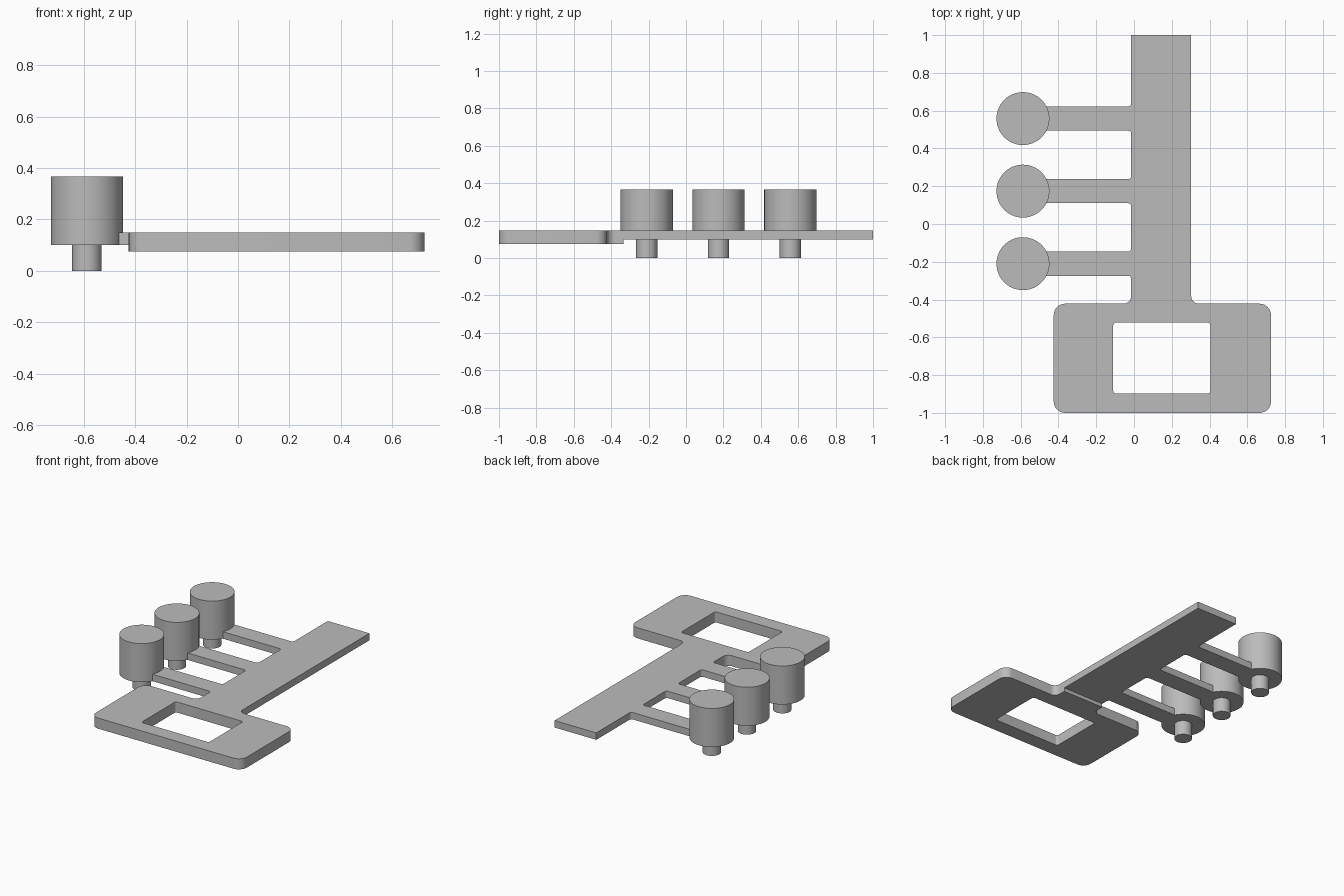
import bpy, bmesh, math
from mathutils import Vector

cube = bpy.data.objects.get("Cube")
if cube:
    bpy.data.objects.remove(cube, do_unlink=True)

grey = bpy.data.materials.new("mid grey")
grey.use_nodes = True
colour = (0.5, 0.5, 0.5, 1)
grey.diffuse_color = colour
grey.node_tree.nodes["Principled BSDF"].inputs["Base Color"].default_value = colour


def finish(name, bm):
    bmesh.ops.recalc_face_normals(bm, faces=bm.faces[:])
    mesh = bpy.data.meshes.new(name)
    bm.to_mesh(mesh)
    bm.free()
    mesh.materials.append(grey)
    obj = bpy.data.objects.new(name, mesh)
    bpy.context.collection.objects.link(obj)
    bpy.ops.object.select_all(action='DESELECT')
    obj.select_set(True)
    bpy.context.view_layer.objects.active = obj
    bpy.ops.object.shade_smooth_by_angle(angle=math.radians(35))


def rounded(corners, steps=8):
    """Outline from (x, y, radius) right-angled corners."""
    points = []
    for i, (x, y, r) in enumerate(corners):
        p = Vector((x, y))
        if r == 0:
            points.append(p)
            continue
        a = (Vector(corners[i - 1][:2]) - p).normalized() * r
        b = (Vector(corners[(i + 1) % len(corners)][:2]) - p).normalized() * r
        for k in range(steps + 1):
            t = math.pi / 2 * k / steps
            points.append(p + a * (1 - math.sin(t)) + b * (1 - math.cos(t)))
    return points


def plate(name, outlines, bottom, top):
    """Flat plate; any outline after the first is a hole."""
    bm = bmesh.new()
    for outline in outlines:
        verts = [bm.verts.new((p.x, p.y, bottom)) for p in outline]
        for i, v in enumerate(verts):
            bm.edges.new((verts[i - 1], v))
    bmesh.ops.triangle_fill(bm, edges=bm.edges[:], use_beauty=True, normal=(0, 0, 1))
    extruded = bmesh.ops.extrude_face_region(bm, geom=bm.faces[:], use_keep_orig=True)
    moved = [g for g in extruded["geom"] if isinstance(g, bmesh.types.BMVert)]
    bmesh.ops.translate(bm, verts=moved, vec=(0, 0, top - bottom))
    finish(name, bm)


def cylinder(name, x, y, radius, bottom, top):
    bm = bmesh.new()
    bmesh.ops.create_cone(bm, cap_ends=True, segments=64, radius1=radius,
                          radius2=radius, depth=top - bottom)
    bmesh.ops.translate(bm, verts=bm.verts[:], vec=(x, y, (bottom + top) / 2))
    finish(name, bm)


BAR_L, BAR_R, STEP_Y = -0.015, 0.303, -0.335
ARM_BOTTOM, TOP = 0.1, 0.148
KNOB_X, KNOB_YS = -0.588, (0.558, 0.174, -0.21)

# Thick handle with rounded window and a short neck
handle = rounded([(-0.425, -1, 0.06), (0.725, -1, 0.06), (0.725, -0.422, 0.06),
                  (BAR_R, -0.422, 0.04), (BAR_R, STEP_Y, 0), (BAR_L, STEP_Y, 0),
                  (BAR_L, -0.422, 0.04), (-0.425, -0.422, 0.06)])
window = rounded([(-0.11, -0.897, 0.015), (0.405, -0.897, 0.015),
                  (0.405, -0.522, 0.015), (-0.11, -0.522, 0.015)])
plate("handle", [handle, window], 0.075, TOP)

# Thin bar with three side arms, filleted where they meet
corners = [(BAR_L, STEP_Y, 0), (BAR_R, STEP_Y, 0), (BAR_R, 1, 0), (BAR_L, 1, 0)]
for y in KNOB_YS:
    hi, lo, end = y + 0.064, y - 0.064, KNOB_X + 0.126
    corners += [(BAR_L, hi, 0.016), (end, hi, 0), (end, lo, 0), (BAR_L, lo, 0.016)]
plate("bar_with_arms", [rounded(corners)], ARM_BOTTOM, TOP)

# Knobs and the pegs under them
for i, y in enumerate(KNOB_YS, 1):
    cylinder(f"knob_{i}", KNOB_X, y, 0.14, ARM_BOTTOM, 0.366)
    cylinder(f"peg_{i}", KNOB_X, y, 0.057, 0, ARM_BOTTOM)
